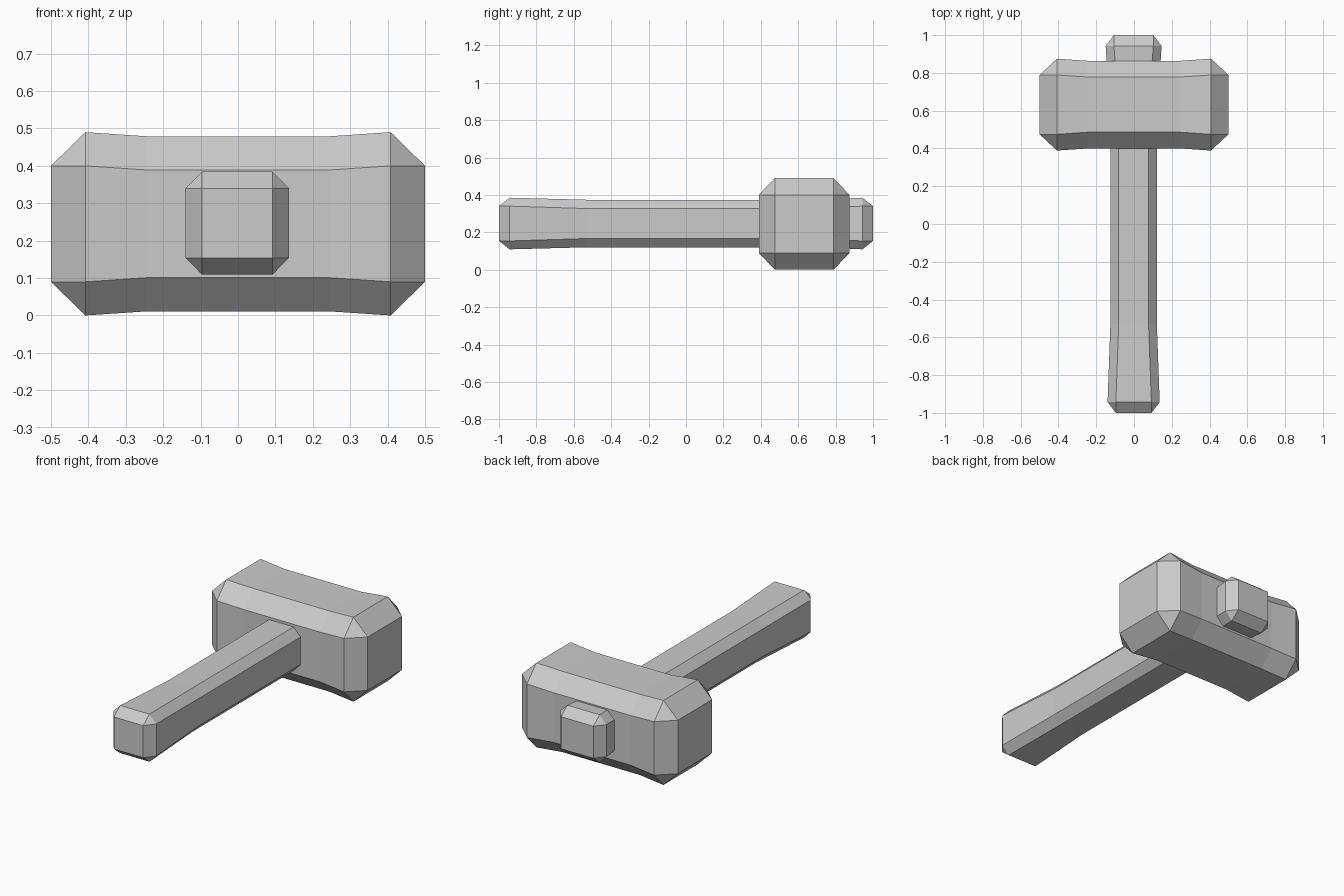
import bpy, bmesh

if "Cube" in bpy.data.objects:
    bpy.data.objects.remove(bpy.data.objects["Cube"])


def chamfered_bar(name, stations, place):
    """Loft chamfered rectangles; each station is
    (position, outer half width, outer half height, flat half width, flat half height)."""
    bm = bmesh.new()
    rings = []
    for t, a, b, fa, fb in stations:
        pts = [(a, -fb), (a, fb), (fa, b), (-fa, b),
               (-a, fb), (-a, -fb), (-fa, -b), (fa, -b)]
        rings.append([bm.verts.new(place(t, u, v)) for u, v in pts])
    for r, s in zip(rings, rings[1:]):
        for i in range(8):
            j = (i + 1) % 8
            bm.faces.new((r[i], r[j], s[j], s[i]))
    bm.faces.new(rings[0])
    bm.faces.new(rings[-1])
    # End rings have coincident corners: merging them gives corner triangles
    bmesh.ops.remove_doubles(bm, verts=bm.verts, dist=1e-4)
    bmesh.ops.recalc_face_normals(bm, faces=bm.faces)
    mesh = bpy.data.meshes.new(name)
    bm.to_mesh(mesh)
    bm.free()
    obj = bpy.data.objects.new(name, mesh)
    bpy.context.collection.objects.link(obj)
    return obj


# Hammer head along x, slightly waisted, symmetric
half = [(0.5, 0.157, 0.155, 0.157, 0.155),
        (0.408, 0.243, 0.245, 0.157, 0.155),
        (0.245, 0.232, 0.234, 0.146, 0.144)]
head = half + [(-s[0], *s[1:]) for s in reversed(half)]
chamfered_bar("hammer_head", head,
              lambda t, u, v: (t, 0.632 + u, 0.245 + v))

# Handle along y, passing through the head, flared at both ends
handle = [(-1.0, 0.094, 0.093, 0.094, 0.093),
          (-0.943, 0.138, 0.138, 0.094, 0.093),
          (-0.53, 0.123, 0.127, 0.079, 0.080),
          (0.55, 0.123, 0.127, 0.079, 0.080),
          (0.86, 0.143, 0.134, 0.098, 0.089),
          (0.943, 0.148, 0.138, 0.104, 0.093),
          (1.0, 0.104, 0.093, 0.104, 0.093)]
chamfered_bar("handle", handle,
              lambda t, u, v: (-0.002 + u, t, 0.247 + v))
